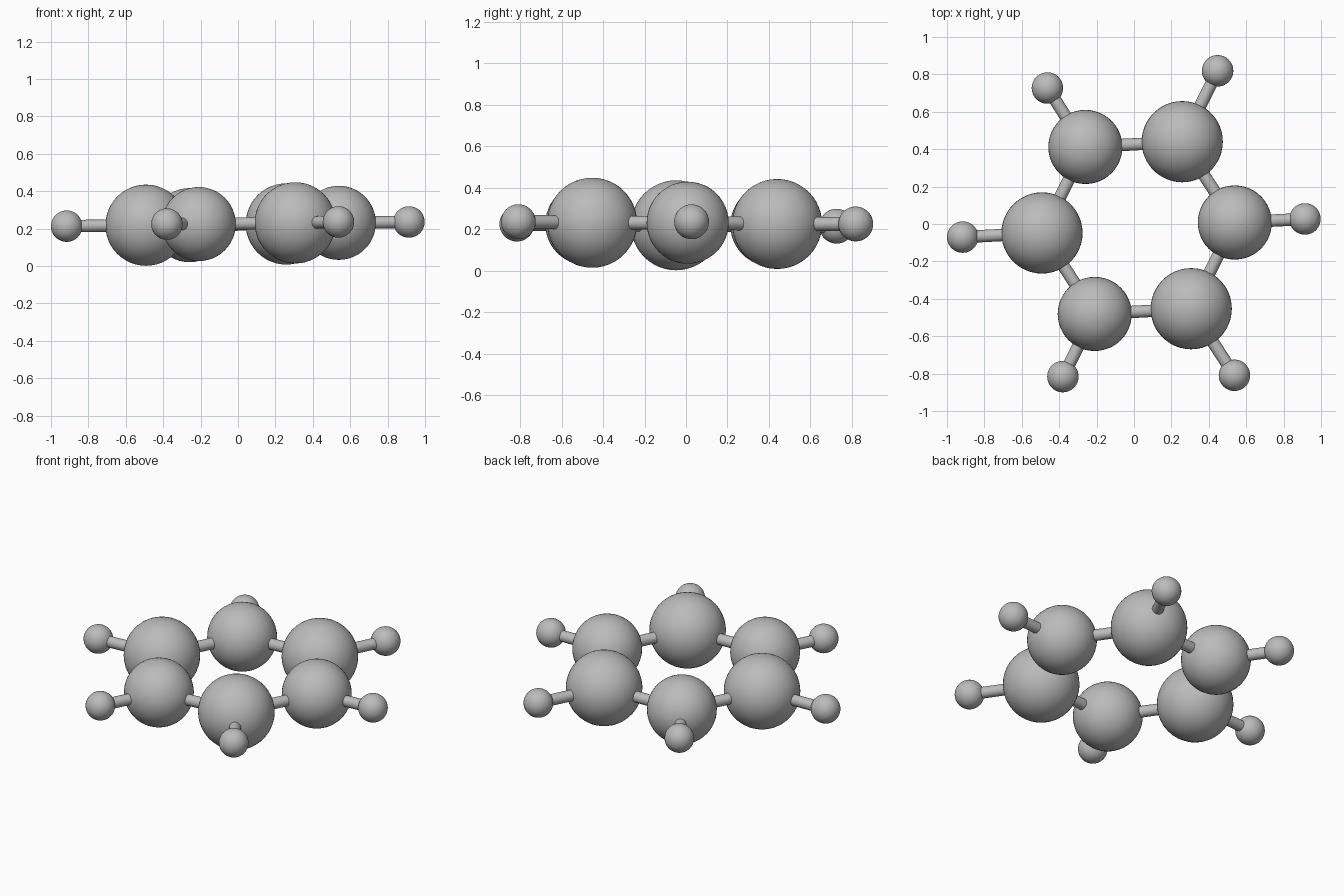
import bpy
import math
from mathutils import Vector

if "Cube" in bpy.data.objects:
    bpy.data.objects.remove(bpy.data.objects["Cube"], do_unlink=True)

grey = bpy.data.materials.new("neutral_grey")
grey.use_nodes = True
colour = (0.5, 0.5, 0.5, 1)
grey.diffuse_color = colour
grey.node_tree.nodes["Principled BSDF"].inputs["Base Color"].default_value = colour


def finish(name):
    obj = bpy.context.object
    obj.name = name
    obj.data.materials.append(grey)
    bpy.ops.object.shade_smooth_by_angle(angle=math.radians(40))
    return obj


def ball(name, centre, radius):
    bpy.ops.mesh.primitive_uv_sphere_add(segments=48, ring_count=24,
                                         radius=radius, location=centre)
    return finish(name)


def rod(name, start, end, radius=0.033):
    axis = end - start
    bpy.ops.mesh.primitive_cylinder_add(vertices=24, radius=radius,
                                        depth=axis.length,
                                        location=(start + end) / 2)
    obj = finish(name)
    obj.rotation_euler = axis.to_track_quat("Z", "Y").to_euler()
    return obj


def on_plane(x, y):
    # The whole ring lies on a slightly tilted plane
    return Vector((x, y, 0.2245 + 0.0125 * x - 0.006 * y))


# Ring balls and their outer balls, in order around the ring
ring = [on_plane(*p) for p in [(-0.492, -0.048), (-0.26, 0.412), (0.258, 0.44),
                               (0.539, 0.008), (0.306, -0.453), (-0.21, -0.481)]]
outer = [on_plane(*p) for p in [(-0.916, -0.07), (-0.463, 0.727), (0.447, 0.819),
                                (0.914, 0.027), (0.537, -0.809), (-0.38, -0.816)]]

for i, (inner_pos, outer_pos) in enumerate(zip(ring, outer)):
    # Large and slightly smaller balls alternate
    ball(f"ring_ball_{i + 1}", inner_pos, 0.198 if i % 2 else 0.217)
    ball(f"outer_ball_{i + 1}", outer_pos, 0.084)
    rod(f"ring_rod_{i + 1}", inner_pos, ring[(i + 1) % len(ring)])
    rod(f"outer_rod_{i + 1}", inner_pos, outer_pos)
